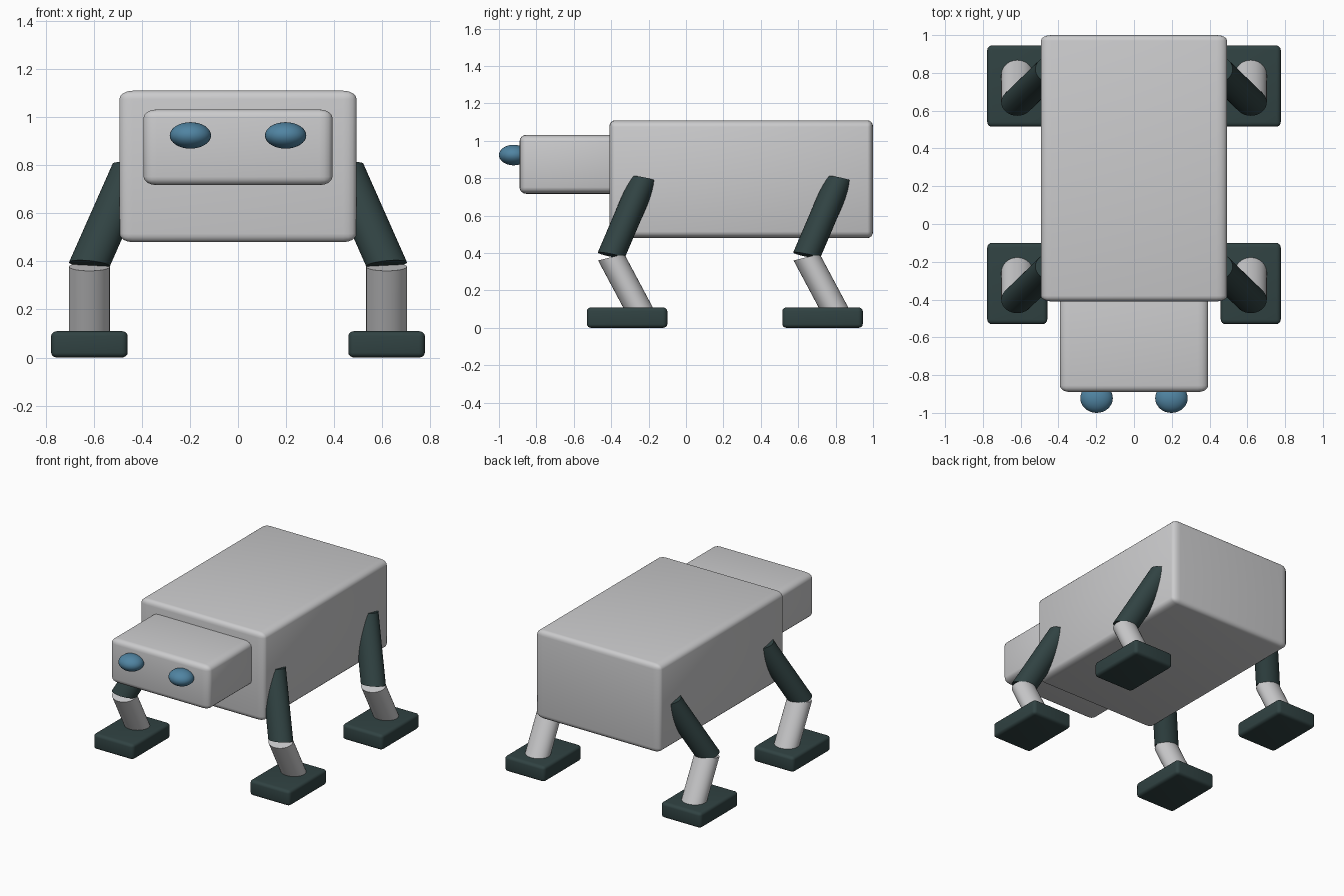
import bpy, bmesh, math
from mathutils import Vector

if "Cube" in bpy.data.objects:
    bpy.data.objects.remove(bpy.data.objects["Cube"])


def material(name, rgb):
    m = bpy.data.materials.new(name)
    m.diffuse_color = (*rgb, 1)
    m.use_nodes = True
    m.node_tree.nodes["Principled BSDF"].inputs["Base Color"].default_value = m.diffuse_color
    return m


GREY = material("light grey", (0.60, 0.60, 0.61))
DARK = material("dark green grey", (0.030, 0.055, 0.055))
BLUE = material("eye blue", (0.08, 0.23, 0.36))


def finish(bm, name, mat, angle=40):
    bmesh.ops.recalc_face_normals(bm, faces=bm.faces)
    mesh = bpy.data.meshes.new(name)
    bm.to_mesh(mesh)
    bm.free()
    mesh.materials.append(mat)
    ob = bpy.data.objects.new(name, mesh)
    bpy.context.collection.objects.link(ob)
    bpy.context.view_layer.objects.active = ob
    ob.select_set(True)
    bpy.ops.object.shade_smooth_by_angle(angle=math.radians(angle))
    ob.select_set(False)
    return ob


def rounded_box(name, lo, hi, round_xyz, mat):
    """Box between two corners, with its own rounding on each axis."""
    lo, hi, r = Vector(lo), Vector(hi), Vector(round_xyz)
    bm = bmesh.new()
    bmesh.ops.create_cube(bm, size=1)
    bmesh.ops.scale(bm, verts=bm.verts, vec=[(hi[i] - lo[i]) / r[i] for i in range(3)])
    bmesh.ops.bevel(bm, geom=bm.edges[:], offset=1, segments=4, profile=0.5, affect='EDGES')
    bmesh.ops.scale(bm, verts=bm.verts, vec=r)
    bmesh.ops.translate(bm, verts=bm.verts, vec=(lo + hi) / 2)
    return finish(bm, name, mat)


def skewed_tube(name, start, end, u, v, mat, sides=32):
    """Capped tube whose end ellipses are spanned by u and v."""
    bm = bmesh.new()
    u, v = Vector(u), Vector(v)
    rings = []
    for c in (Vector(start), Vector(end)):
        angles = [2 * math.pi * i / sides for i in range(sides)]
        rings.append([bm.verts.new(c + u * math.cos(a) + v * math.sin(a)) for a in angles])
    for i in range(sides):
        j = (i + 1) % sides
        bm.faces.new((rings[0][i], rings[0][j], rings[1][j], rings[1][i]))
    for ring in rings:
        bm.faces.new(ring)
    return finish(bm, name, mat)


# Body and head
rounded_box("body", (-0.493, -0.41, 0.48), (0.493, 1.0, 1.11), (0.055, 0.03, 0.035), GREY)
rounded_box("head", (-0.393, -0.89, 0.717), (0.393, -0.30, 1.032), (0.055, 0.035, 0.035), GREY)

for s, side in ((-1, "left"), (1, "right")):
    # Eye
    bm = bmesh.new()
    bmesh.ops.create_uvsphere(bm, u_segments=32, v_segments=16, radius=1)
    bmesh.ops.scale(bm, verts=bm.verts, vec=(0.086, 0.078, 0.055))
    bmesh.ops.translate(bm, verts=bm.verts, vec=(s * 0.198, -0.922, 0.924))
    finish(bm, side + "_eye", BLUE)

    # Legs: foot, shin and thigh, front and rear
    for y, end in ((-0.315, "front"), (0.73, "rear")):
        tag = f"{end}_{side}_"
        cx = s * 0.618
        rounded_box(tag + "foot", (cx - 0.159, y - 0.215, 0), (cx + 0.159, y + 0.215, 0.11),
                    (0.025, 0.025, 0.02), DARK)
        skewed_tube(tag + "shin", (cx, y + 0.09, 0.05), (cx, y - 0.085, 0.378),
                    (0.085, 0, 0), (0, 0.07, 0.0175), GREY)
        skewed_tube(tag + "thigh", (cx, y - 0.085, 0.388), (s * 0.437, y + 0.09, 0.797),
                    (s * 0.085, 0, 0.008), (0, 0.072, -0.015), DARK)
